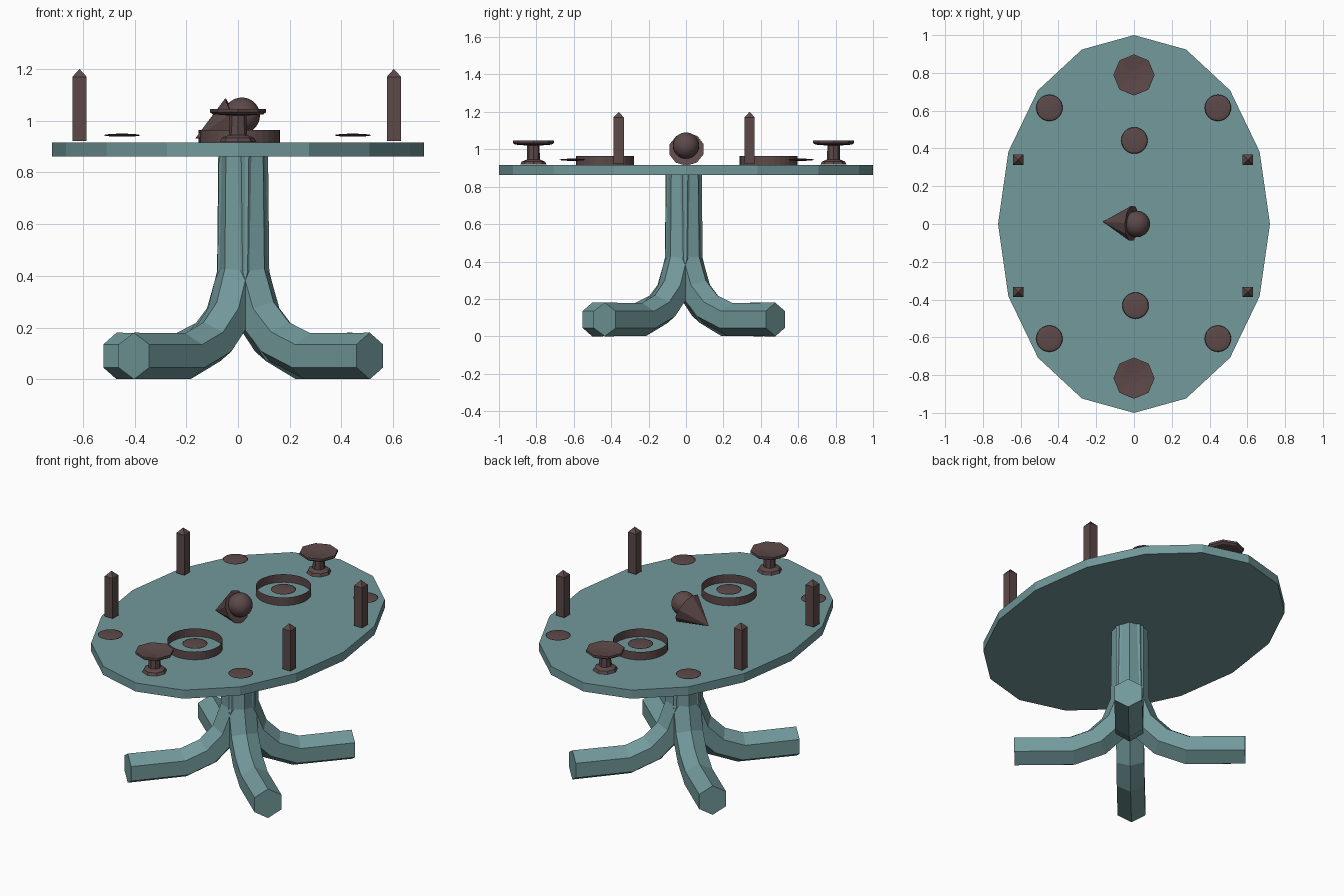
import bpy, bmesh, math
from mathutils import Vector, Matrix

if "Cube" in bpy.data.objects:
    bpy.data.objects.remove(bpy.data.objects["Cube"])


def material(name, color):
    m = bpy.data.materials.new(name)
    m.diffuse_color = (*color, 1)
    m.use_nodes = True
    m.node_tree.nodes["Principled BSDF"].inputs["Base Color"].default_value = m.diffuse_color
    return m


TEAL = material("teal_paint", (0.17, 0.32, 0.33))
BROWN = material("dark_brown", (0.11, 0.066, 0.066))


def finish(bm, name, mat, smooth=False):
    bmesh.ops.recalc_face_normals(bm, faces=bm.faces)
    for f in bm.faces:
        f.smooth = smooth
    me = bpy.data.meshes.new(name)
    bm.to_mesh(me)
    bm.free()
    me.materials.append(mat)
    ob = bpy.data.objects.new(name, me)
    bpy.context.collection.objects.link(ob)
    return ob


def loft(bm, rings, caps=True):
    """Skin a list of equal-length point rings."""
    rows = [[bm.verts.new(p) for p in ring] for ring in rings]
    n = len(rows[0])
    for a, b in zip(rows, rows[1:]):
        for i in range(n):
            j = (i + 1) % n
            bm.faces.new((a[i], a[j], b[j], b[i]))
    if caps:
        bm.faces.new(rows[0])
        bm.faces.new(rows[-1])


def circle(x, y, z, rx, ry, n, turn=0.0):
    return [Vector((x + rx * math.cos(turn + math.tau * i / n),
                    y + ry * math.sin(turn + math.tau * i / n), z)) for i in range(n)]


def lathe(name, x, y, profile, n, mat, turn=0.0, caps=True):
    bm = bmesh.new()
    loft(bm, [circle(x, y, z, r, r, n, turn) for r, z in profile], caps)
    return finish(bm, name, mat)


# oval table top
bm = bmesh.new()
loft(bm, [circle(0, 0, z, 0.72, 1.0, 16) for z in (0.862, 0.915)])
finish(bm, "table_top", TEAL)

# four curved hexagonal legs that bundle into the central column
PATH = [(0.012, 0.87), (0.02, 0.41), (0.08, 0.25), (0.185, 0.145), (0.325, 0.09), (0.647, 0.09)]
CENTRE = Vector((0.02, -0.012, 0))


def leg(name, angle, r=0.09, sides=6):
    out = Vector((math.cos(angle), math.sin(angle), 0))
    side = Vector((-out.y, out.x, 0))
    pts = [CENTRE + out * d + Vector((0, 0, z)) for d, z in PATH]
    rings = []
    for i, p in enumerate(pts):
        t_in = (p - pts[i - 1]).normalized() if i else (pts[1] - p).normalized()
        t_out = (pts[i + 1] - p).normalized() if i < len(pts) - 1 else t_in
        up = side.cross(-(t_in + t_out).normalized())
        if up.dot(out + Vector((0, 0, 1))) < 0:
            up.negate()
        rings.append([p + up * r * math.cos(math.tau * k / sides)
                      + side * r * math.sin(math.tau * k / sides) for k in range(sides)])
    bm = bmesh.new()
    loft(bm, rings)
    finish(bm, name, TEAL)


for k, name in enumerate(("back_right", "back_left", "front_left", "front_right")):
    leg(name + "_leg", math.radians(49.2 + 90 * k))


# thin lens-shaped plates
def plate(name, x, y):
    bm = bmesh.new()
    bmesh.ops.create_uvsphere(bm, u_segments=24, v_segments=8, radius=1)
    bm.transform(Matrix.Translation((x, y, 0.944)) @ Matrix.Diagonal((0.07, 0.07, 0.006, 1)))
    finish(bm, name, BROWN, True)


# corner plates and pointed square posts
for sx, side in ((-1, "left"), (1, "right")):
    for sy, end in ((-1, "front"), (1, "back")):
        plate(f"{end}_{side}_plate", sx * 0.446 - 0.002, sy * 0.611 + 0.004)
        x, y = sx * 0.608 - 0.005, sy * 0.35 - 0.01
        r = 0.0275 * math.sqrt(2)
        lathe(f"{end}_{side}_post", x, y, [(r, 0.922), (r, 1.17), (0.0005, 1.2)],
              4, BROWN, math.pi / 4)

# open rings, each round a plate
for end, x, y in (("front", 0.008, -0.432), ("back", 0.002, 0.442)):
    lathe(end + "_ring", x, y, [(0.155, 0.915), (0.155, 0.965)], 32, BROWN, caps=False)
    plate(end + "_ring_plate", x, y)

# octagonal footed stands
STAND = [(0.07, 0.918), (0.062, 0.934), (0.035, 0.945), (0.033, 1.02), (0.098, 1.025),
         (0.109, 1.033), (0.109, 1.046), (0.1, 1.046), (0.03, 1.038)]
for end, y in (("front", -0.816), ("back", 0.789)):
    lathe(end + "_stand", 0, y, STAND, 8, BROWN)

# centrepiece: ball seated in a tipped cone
bm = bmesh.new()
bmesh.ops.create_uvsphere(bm, u_segments=24, v_segments=14, radius=0.07)
bm.transform(Matrix.Translation((0.015, 0, 1.02)))
finish(bm, "centre_ball", BROWN, True)

tip, base = Vector((-0.165, 0.012, 0.932)), Vector((-0.01, 0.003, 1.0))
axis = base - tip
bm = bmesh.new()
bmesh.ops.create_cone(bm, cap_ends=True, segments=10, radius1=0, radius2=0.096, depth=axis.length)
bmesh.ops.remove_doubles(bm, verts=bm.verts, dist=1e-5)
bm.transform(Matrix.Translation((tip + base) / 2) @ axis.to_track_quat('Z', 'Y').to_matrix().to_4x4())
finish(bm, "centre_cone", BROWN)
